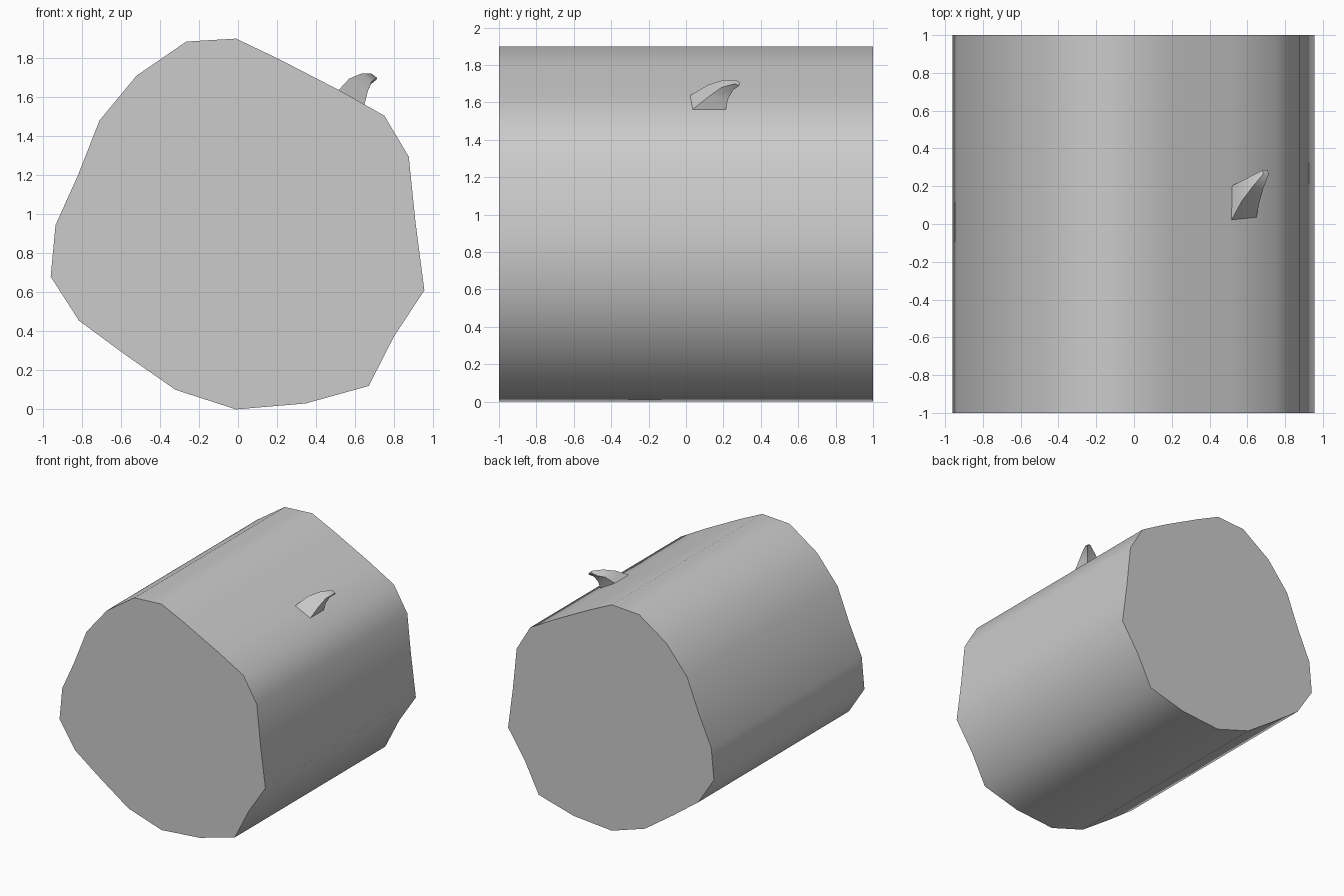
import bpy, math

if "Cube" in bpy.data.objects:
    bpy.data.objects.remove(bpy.data.objects["Cube"])


def loft(name, rings, angle):
    """Skin equal-sized point rings, cap both ends, smooth below the angle."""
    n = len(rings[0])
    verts = [p for ring in rings for p in ring]
    faces = [(r * n + i, r * n + (i + 1) % n, (r + 1) * n + (i + 1) % n, (r + 1) * n + i)
             for r in range(len(rings) - 1) for i in range(n)]
    faces += [tuple(range(n))[::-1], tuple(range(len(verts) - n, len(verts)))]
    mesh = bpy.data.meshes.new(name)
    mesh.from_pydata(verts, [], faces)
    obj = bpy.data.objects.new(name, mesh)
    bpy.context.collection.objects.link(obj)
    bpy.ops.object.select_all(action='DESELECT')
    obj.select_set(True)
    bpy.context.view_layer.objects.active = obj
    bpy.ops.object.mode_set(mode='EDIT')
    bpy.ops.mesh.select_all(action='SELECT')
    bpy.ops.mesh.normals_make_consistent(inside=False)
    bpy.ops.object.mode_set(mode='OBJECT')
    bpy.ops.object.shade_smooth_by_angle(angle=math.radians(angle))
    return obj


# Log: irregular cross-section extruded along y
section = [(-0.01, 1.9), (-0.265, 1.885), (-0.52, 1.71), (-0.71, 1.48), (-0.82, 1.2),
           (-0.935, 0.945), (-0.96, 0.68), (-0.815, 0.455), (-0.585, 0.285), (-0.32, 0.1),
           (-0.01, 0), (0.345, 0.03), (0.67, 0.12), (0.8, 0.375), (0.955, 0.61),
           (0.91, 0.955), (0.875, 1.295), (0.75, 1.505), (0.52, 1.635), (0.2, 1.8)]
loft("log", [[(x, y, z) for x, z in section] for y in (-1, 1)], 60)

# Twig stub: tapering four-sided rings bending backwards
twig_rings = [
    [(0.51, 0.01, 1.63), (0.645, 0.02, 1.55), (0.645, 0.21, 1.55), (0.515, 0.2, 1.63)],
    [(0.57, 0.12, 1.695), (0.665, 0.12, 1.63), (0.66, 0.225, 1.62), (0.585, 0.235, 1.68)],
    [(0.63, 0.2, 1.72), (0.685, 0.19, 1.68), (0.68, 0.25, 1.665), (0.64, 0.265, 1.69)],
    [(0.685, 0.265, 1.72), (0.712, 0.26, 1.7), (0.71, 0.285, 1.69), (0.68, 0.285, 1.71)]]
loft("twig_stub", twig_rings, 60)
